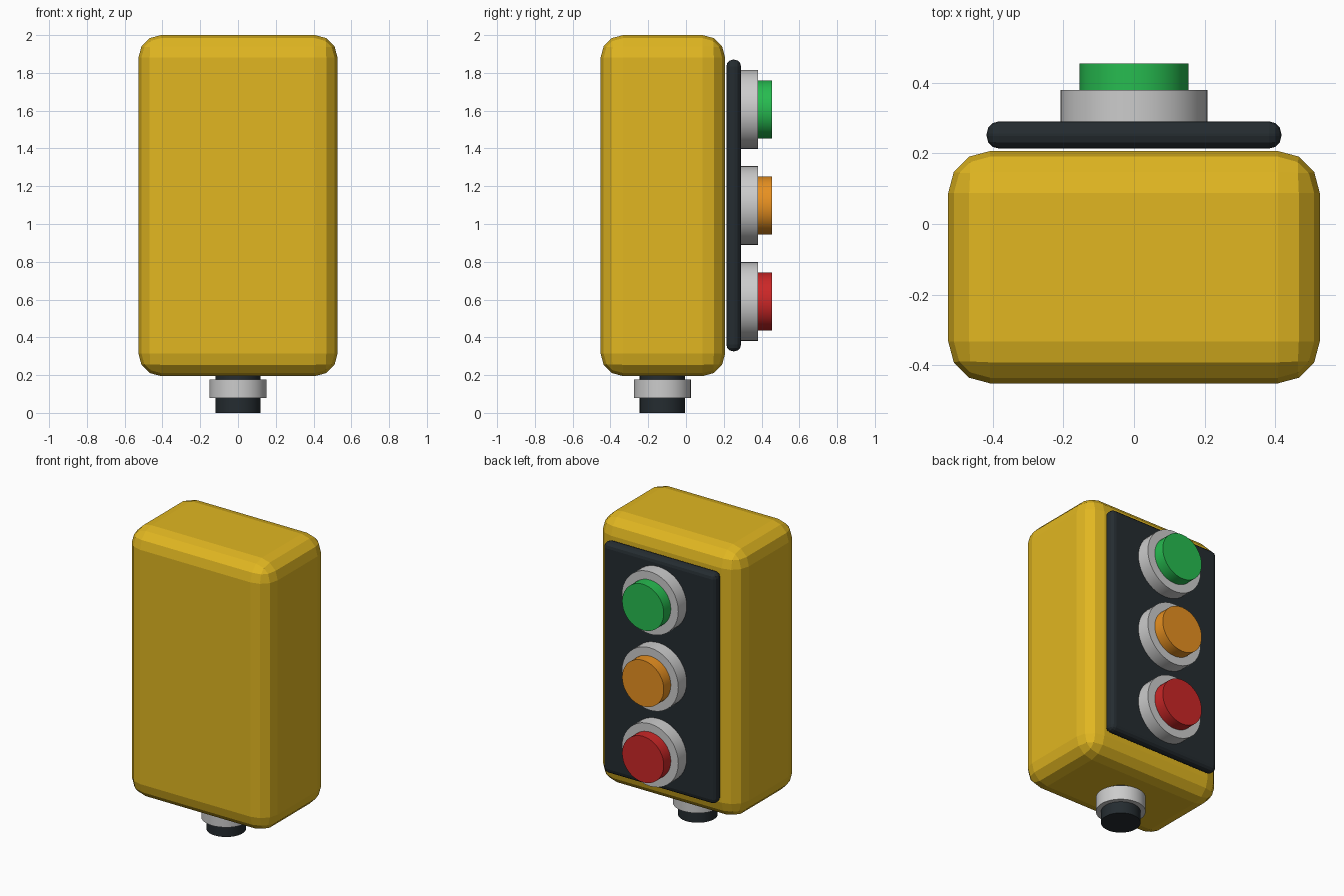
import bpy
from math import radians

if "Cube" in bpy.data.objects:
    bpy.data.objects.remove(bpy.data.objects["Cube"])


def material(name, rgb):
    m = bpy.data.materials.new(name)
    m.diffuse_color = (*rgb, 1)
    m.use_nodes = True
    m.node_tree.nodes["Principled BSDF"].inputs["Base Color"].default_value = m.diffuse_color
    return m


YELLOW = material("yellow", (0.75, 0.47, 0.015))
DARK = material("dark", (0.018, 0.025, 0.03))


def box(name, lo, hi, bevel, mat):
    centre = [(a + b) / 2 for a, b in zip(lo, hi)]
    bpy.ops.mesh.primitive_cube_add(size=1, location=centre)
    o = bpy.context.object
    o.name = name
    o.scale = [b - a for a, b in zip(lo, hi)]
    bpy.ops.object.transform_apply(location=False, rotation=False, scale=True)
    b = o.modifiers.new("rounded_edges", 'BEVEL')
    b.width = bevel
    b.segments = 3
    o.data.materials.append(mat)
    return o


def cylinder(name, radius, centre, length, mat=None, along_y=False):
    bpy.ops.mesh.primitive_cylinder_add(
        vertices=40, radius=radius, depth=length, location=centre,
        rotation=(radians(-90) if along_y else 0, 0, 0))
    o = bpy.context.object
    o.name = name
    bpy.ops.object.shade_smooth_by_angle(angle=radians(30))
    if mat:
        o.data.materials.append(mat)
    return o


# Housing and the dark control plate on its back
box("housing", (-0.527, -0.452, 0.195), (0.527, 0.207, 2.0), 0.119, YELLOW)
box("control_plate", (-0.418, 0.214, 0.326), (0.418, 0.291, 1.87), 0.035, DARK)

# Three push buttons in grey collars
for name, z, rgb in (("green", 1.607, (0.02, 0.5, 0.08)),
                     ("orange", 1.098, (0.8, 0.28, 0.015)),
                     ("red", 0.59, (0.6, 0.02, 0.02))):
    cylinder(name + "_button_collar", 0.209, (0, 0.33, z), 0.1, None, True)
    cylinder(name + "_button", 0.154, (0, 0.405, z), 0.1, material(name, rgb), True)

# Cable gland under the housing
cylinder("cable_stub", 0.12, (0, -0.125, 0.11), 0.22, DARK)
cylinder("gland_nut", 0.151, (0, -0.125, 0.127), 0.097)
